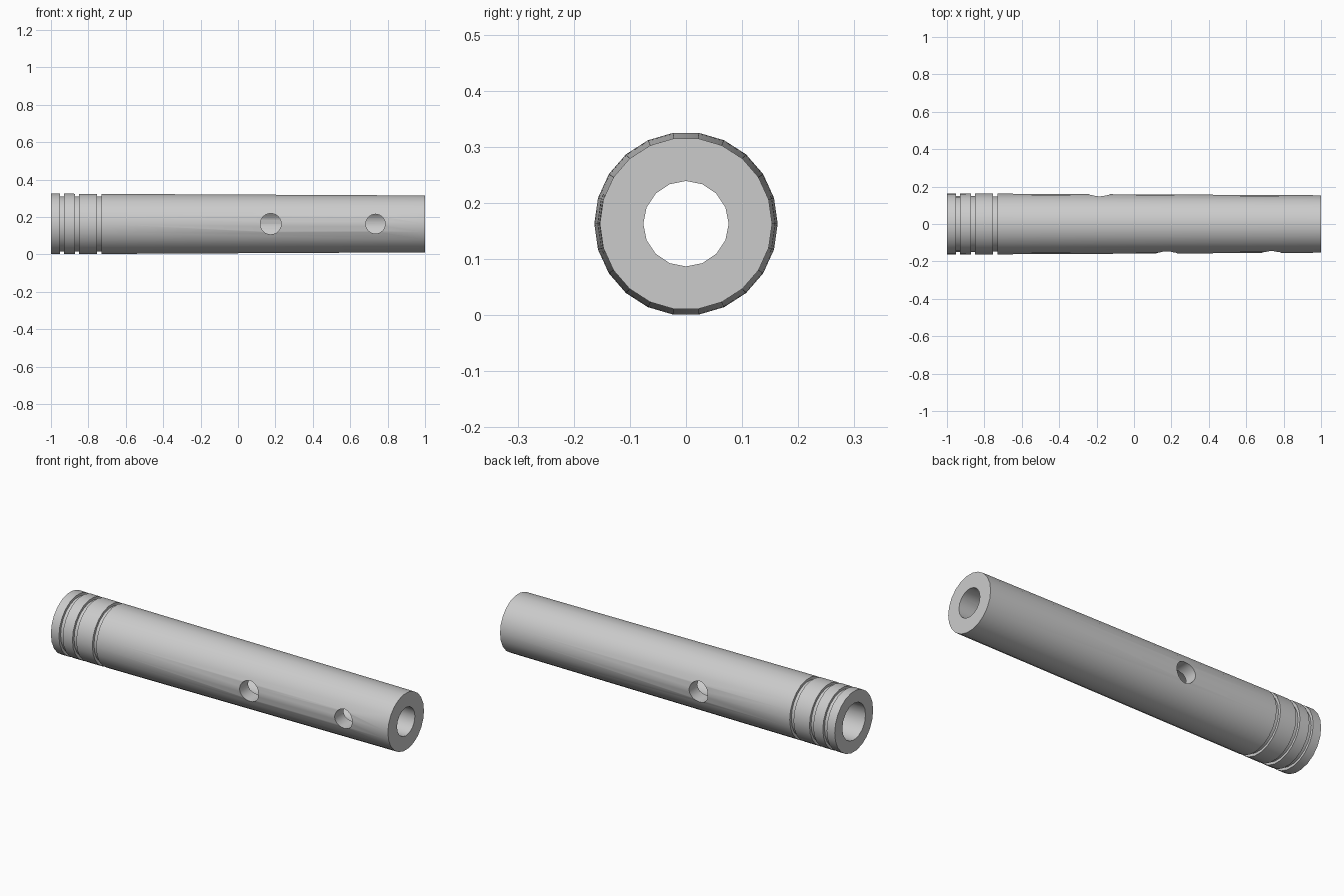
import bpy
import bmesh
import math
from mathutils import Matrix

if "Cube" in bpy.data.objects:
    bpy.data.objects.remove(bpy.data.objects["Cube"], do_unlink=True)

AXIS_Z = 0.163
SIDES = 22


def outer_radius(x):
    return 0.1585 - 0.005 * x


def make_object(name, bm):
    bmesh.ops.recalc_face_normals(bm, faces=bm.faces)
    mesh = bpy.data.meshes.new(name)
    bm.to_mesh(mesh)
    bm.free()
    obj = bpy.data.objects.new(name, mesh)
    bpy.context.collection.objects.link(obj)
    return obj


def lathe_along_x(name, profile, sides):
    """Capped solid of revolution from (x, radius) points."""
    bm = bmesh.new()
    rings = []
    for x, r in profile:
        angles = [math.tau * i / sides for i in range(sides)]
        rings.append([bm.verts.new((x, r * math.cos(a), AXIS_Z + r * math.sin(a)))
                      for a in angles])
    for a, b in zip(rings, rings[1:]):
        for i in range(sides):
            j = (i + 1) % sides
            bm.faces.new((a[i], a[j], b[j], b[i]))
    bm.faces.new(rings[0])
    bm.faces.new(rings[-1])
    return make_object(name, bm)


def hole_cutter(x, radius, side):
    """Round drill through one wall of the tube."""
    bm = bmesh.new()
    place = Matrix.Translation((x, side * 0.13, AXIS_Z)) @ Matrix.Rotation(math.pi / 2, 4, "X")
    bmesh.ops.create_cone(bm, cap_ends=True, segments=24, radius1=radius,
                          radius2=radius, depth=0.22, matrix=place)
    return make_object("hole_cutter", bm)


# Tapered outside with three square ring grooves
profile = [(-1, outer_radius(-1))]
for start in (-0.952, -0.872, -0.754):
    end = start + 0.023
    profile += [(start, outer_radius(start)), (start, outer_radius(start) - 0.014),
                (end, outer_radius(end) - 0.014), (end, outer_radius(end))]
profile.append((1, outer_radius(1)))
tube = lathe_along_x("tube", profile, SIDES)

# Tapered bore, two front holes and one back hole
cutters = [
    lathe_along_x("bore_cutter", [(-1.1, 0.1), (1.1, 0.075)], 16),
    hole_cutter(0.175, 0.056, -1),
    hole_cutter(0.735, 0.052, -1),
    hole_cutter(-0.185, 0.056, 1),
]
bpy.context.view_layer.objects.active = tube
for cutter in cutters:
    cutter.hide_render = True
    cut = tube.modifiers.new("cut", "BOOLEAN")
    cut.operation = "DIFFERENCE"
    cut.solver = "EXACT"
    cut.object = cutter
    bpy.ops.object.modifier_apply(modifier=cut.name)
    bpy.data.objects.remove(cutter, do_unlink=True)

# Plain grey finish
grey = bpy.data.materials.new("plain_grey")
grey.use_nodes = True
colour = (0.6, 0.6, 0.6, 1)
grey.diffuse_color = colour
grey.node_tree.nodes["Principled BSDF"].inputs["Base Color"].default_value = colour
tube.data.materials.clear()
tube.data.materials.append(grey)

bpy.ops.object.select_all(action="DESELECT")
tube.select_set(True)
bpy.ops.object.shade_smooth_by_angle(angle=math.radians(32))
